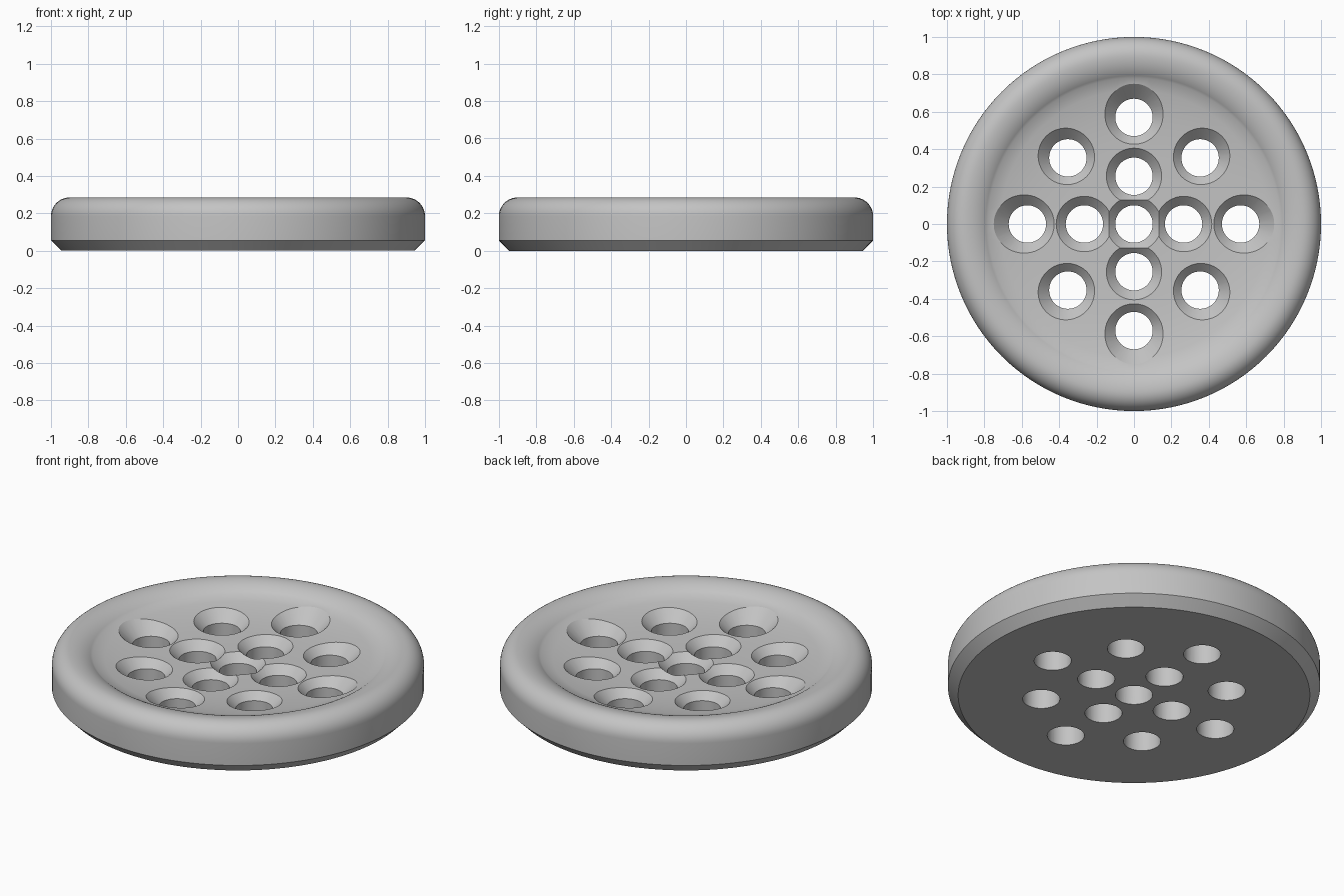
import bpy, bmesh, math

cube = bpy.data.objects.get("Cube")
if cube:
    bpy.data.objects.remove(cube, do_unlink=True)

GREY = (0.55, 0.55, 0.55, 1.0)
mat = bpy.data.materials.new("light_grey")
mat.use_nodes = True
mat.diffuse_color = GREY
bsdf = next(n for n in mat.node_tree.nodes if n.type == 'BSDF_PRINCIPLED')
bsdf.inputs["Base Color"].default_value = GREY


def lathe(name, profile, steps):
    """Revolve an (r, z) profile that starts and ends on the axis."""
    bm = bmesh.new()
    verts = [bm.verts.new((r, 0, z)) for r, z in profile]
    edges = [bm.edges.new(pair) for pair in zip(verts, verts[1:])]
    bmesh.ops.spin(bm, geom=verts + edges, cent=(0, 0, 0), axis=(0, 0, 1),
                   angle=math.tau, steps=steps, use_merge=True)
    bmesh.ops.remove_doubles(bm, verts=bm.verts[:], dist=1e-5)
    bmesh.ops.dissolve_degenerate(bm, edges=bm.edges[:], dist=1e-6)
    bmesh.ops.recalc_face_normals(bm, faces=bm.faces[:])
    mesh = bpy.data.meshes.new(name)
    bm.to_mesh(mesh)
    bm.free()
    mesh.materials.append(mat)
    obj = bpy.data.objects.new(name, mesh)
    bpy.context.collection.objects.link(obj)
    return obj


def arc(r, z, radius, start, end, count):
    angles = [math.radians(start + (end - start) * i / count) for i in range(count + 1)]
    return [(r + radius * math.cos(a), z + radius * math.sin(a)) for a in angles]


# Dish body: chamfered foot, rounded rim, shallow hollow floor
TOP = 0.285
profile = [(0, 0), (0.945, 0), (1, 0.055)]
profile += arc(0.9, TOP - 0.1, 0.1, 0, 90, 10)
profile += arc(0.9, TOP - 0.19, 0.19, 90, 129, 8)[1:]
edge_r, edge_z = profile[-1]
for i in range(1, 13):
    t = 1 - i / 12
    profile.append((edge_r * t, 0.195 + (edge_z - 0.195) * t ** 4))
dish = lathe("drain_dish", profile, 128)

# Drain hole positions: centre, inner cross, outer ring of eight
holes = [(0, 0)]
for i in range(4):
    a = i * math.pi / 2
    inner = 0.265 if i % 2 == 0 else 0.255
    for radius, angle in ((inner, a), (0.57, a), (0.5, a + math.pi / 4)):
        holes.append((radius * math.cos(angle), radius * math.sin(angle)))

# Countersunk holes
BORE = 0.1
for x, y in holes:
    sink = 0.148 if math.hypot(x, y) < 0.4 else 0.156
    cutter = lathe("hole_cutter", [(0, -0.1), (BORE, -0.1), (BORE, sink),
                                   (BORE + 0.35 - sink, 0.35), (0, 0.35)], 48)
    cutter.location = (x, y, 0)
    cutter.hide_render = True
    bpy.context.view_layer.update()
    bpy.context.view_layer.objects.active = dish
    mod = dish.modifiers.new("hole", 'BOOLEAN')
    mod.operation = 'DIFFERENCE'
    mod.solver = 'EXACT'
    mod.object = cutter
    bpy.ops.object.modifier_apply(modifier=mod.name)
    bpy.data.objects.remove(cutter, do_unlink=True)

# Smooth curves, crisp hole and foot edges
bpy.ops.object.select_all(action='DESELECT')
dish.select_set(True)
bpy.context.view_layer.objects.active = dish
bpy.ops.object.shade_smooth_by_angle(angle=math.radians(30))
